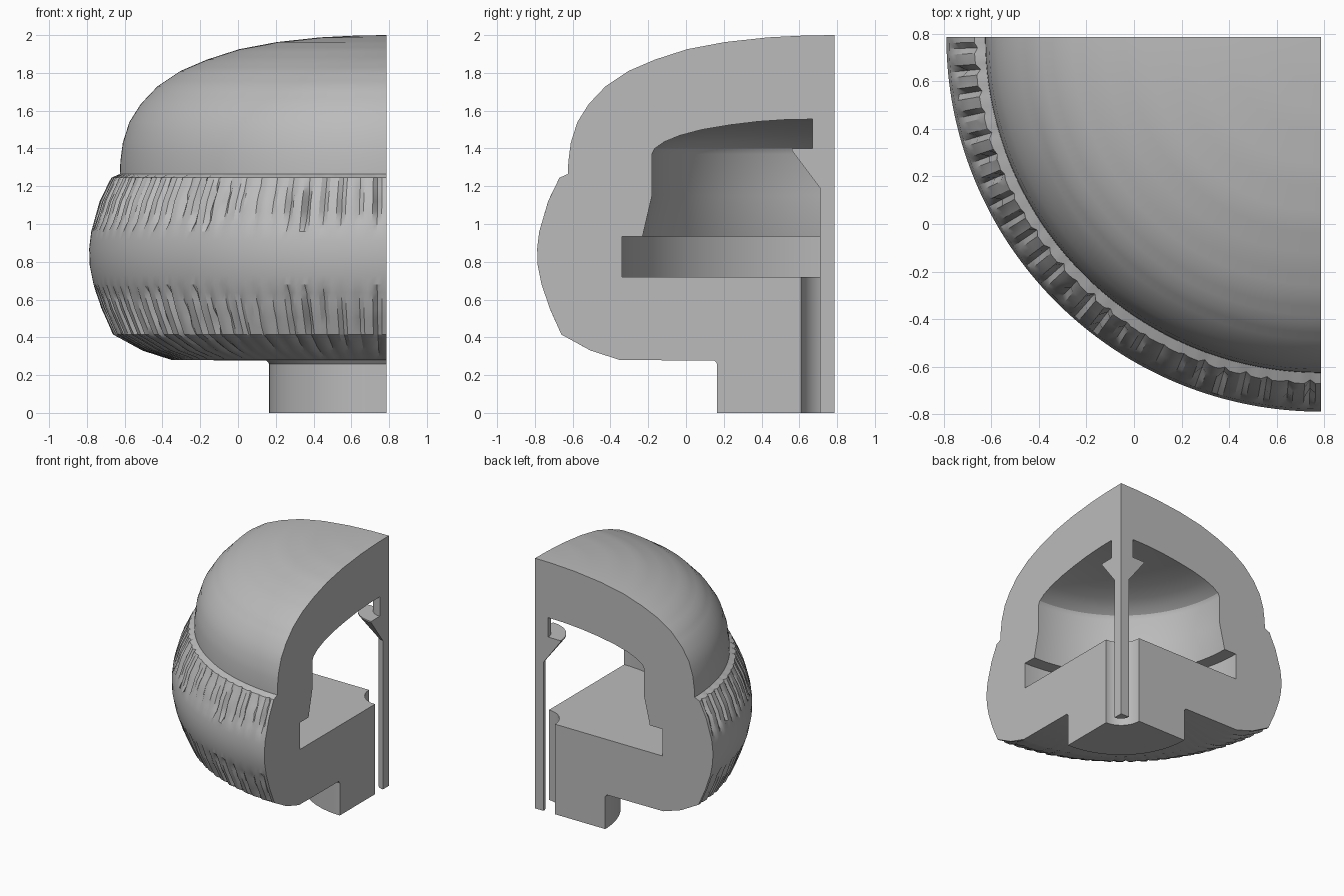
import bpy, bmesh, math, random
from mathutils import Vector

random.seed(4)
old = bpy.data.objects.get("Cube")
if old:
    bpy.data.objects.remove(old)

AXIS = 0.785      # the turning axis stands at x = y = AXIS
STEPS = 100       # columns in the quarter turn
GASH = 4          # columns between gashes

# Stem, stop collar and domed cavity: (radius, height)
inner = [(0, 0), (.075, 0), (.075, 1.19), (.225, 1.39), (.225, 1.4),
         (.115, 1.4), (.115, 1.555), (.25, 1.553), (.4, 1.543), (.55, 1.525),
         (.7, 1.5), (.82, 1.468), (.9, 1.435), (.95, 1.4), (.965, 1.37),
         (.965, 1.15), (1.015, .935), (1.125, .935), (1.125, .72),
         (.175, .72), (.175, 0), (.62, 0), (.62, .26), (.635, .277)]
# Outer shell, from the underside up to the crown
outer = [(1.135, .28), (1.29, .33), (1.445, .415), (1.505, .55), (1.55, .68),
         (1.57, .78), (1.573, .87), (1.562, .96), (1.515, 1.12), (1.455, 1.245),
         (1.41, 1.265), (1.408, 1.33), (1.395, 1.43), (1.36, 1.54),
         (1.3, 1.635), (1.21, 1.73), (1.09, 1.81), (.95, 1.87), (.78, 1.925),
         (.58, 1.963), (.35, 1.988), (.15, 1.998), (0, 2)]


def refine(points, length):
    """Add evenly spaced points along the segments of a profile."""
    result = []
    for a, b in zip(points, points[1:]):
        a, b = Vector(a), Vector(b)
        n = max(1, round((b - a).length / length))
        result += [a.lerp(b, i / n) for i in range(n)]
    return result + [Vector(points[-1])]


def band(z, low, high):
    """Fades from 0 at the edges of a height band to 1 in its middle."""
    t = (z - low) / (high - low)
    return math.sin(math.pi * t) ** .5 if 0 < t < 1 else 0


profile = [Vector(p) for p in inner] + refine(outer, .05)
depth = [random.uniform(.015, .045) if i % GASH == 2 else random.uniform(-.004, .006)
         for i in range(STEPS + 1)]

# Turn the profile through a quarter circle, with ragged gashes in two bands
bm = bmesh.new()
columns = []
for i in range(STEPS + 1):
    angle = math.pi * (1 + .5 * i / STEPS)
    column = []
    for k, (r, z) in enumerate(profile):
        rough = max(band(z, .28, .68), band(z, .97, 1.262))
        if k >= len(inner) and 0 < i < STEPS and rough > 0:
            r -= rough * depth[i] * random.uniform(.4, 1.1)
        column.append(bm.verts.new((AXIS + r * math.cos(angle),
                                    AXIS + r * math.sin(angle), z)))
    columns.append(column)
for a, b in zip(columns, columns[1:]):
    for k in range(len(profile) - 1):
        bm.faces.new((a[k], b[k], b[k + 1], a[k + 1]))

# Flat section faces on both cut sides
bm.faces.new(columns[0])
bm.faces.new(columns[-1][::-1])
bmesh.ops.remove_doubles(bm, verts=bm.verts[:], dist=.0002)
bmesh.ops.recalc_face_normals(bm, faces=bm.faces[:])

mesh = bpy.data.meshes.new("sectioned_housing")
bm.to_mesh(mesh)
bm.free()
housing = bpy.data.objects.new("sectioned_housing", mesh)
bpy.context.collection.objects.link(housing)

# Plain grey material
grey = bpy.data.materials.new("plain_grey")
grey.use_nodes = True
colour = (.5, .5, .5, 1)
grey.diffuse_color = colour
grey.node_tree.nodes["Principled BSDF"].inputs["Base Color"].default_value = colour
mesh.materials.append(grey)

bpy.ops.object.select_all(action='DESELECT')
housing.select_set(True)
bpy.context.view_layer.objects.active = housing
bpy.ops.object.shade_smooth_by_angle(angle=math.radians(28))
